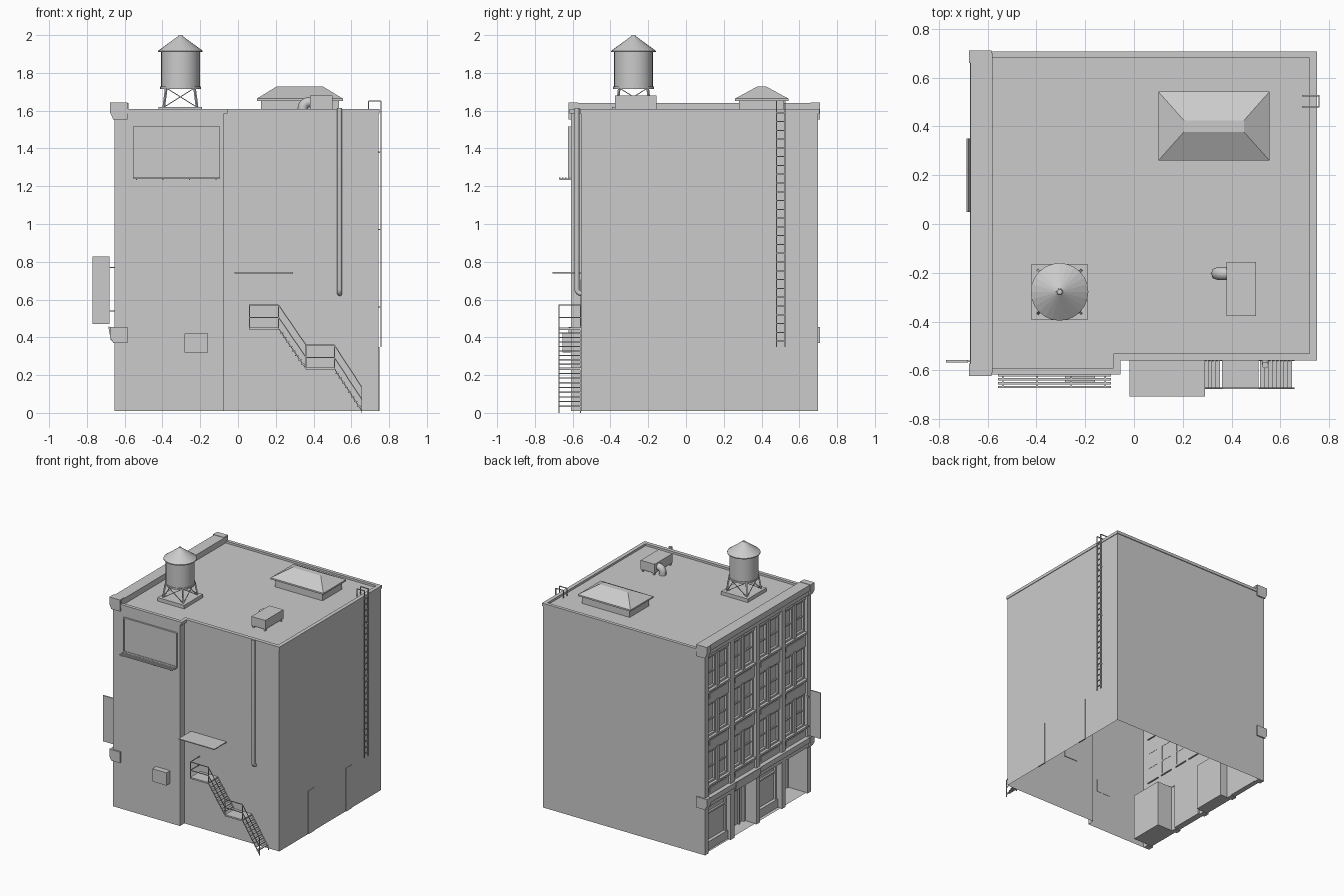
import bpy, bmesh, math
from mathutils import Vector, Matrix

if "Cube" in bpy.data.objects:
    bpy.data.objects.remove(bpy.data.objects["Cube"])


def finish(bm, name, normals=True):
    if normals:
        bmesh.ops.recalc_face_normals(bm, faces=bm.faces)
    me = bpy.data.meshes.new(name)
    bm.to_mesh(me)
    bm.free()
    ob = bpy.data.objects.new(name, me)
    bpy.context.collection.objects.link(ob)
    return ob


def box(bm, x0, x1, y0, y1, z0, z1):
    m = Matrix.Translation(((x0+x1)/2, (y0+y1)/2, (z0+z1)/2)) @ Matrix.Diagonal((x1-x0, y1-y0, z1-z0, 1))
    return bmesh.ops.create_cube(bm, size=1, matrix=m)["verts"]


def boxes(name, dims):
    bm = bmesh.new()
    for d in dims:
        box(bm, *d)
    return finish(bm, name)


def rod(bm, p, q, r=0.003, n=4):
    p, q = Vector(p), Vector(q)
    d = q - p
    m = Matrix.Translation((p+q)/2) @ d.to_track_quat('Z', 'Y').to_matrix().to_4x4() @ Matrix.Rotation(math.pi/n, 4, 'Z')
    bmesh.ops.create_cone(bm, cap_ends=True, segments=n, radius1=r, radius2=r, depth=d.length, matrix=m)


def rods(name, segs, r=0.003, n=4):
    bm = bmesh.new()
    for p, q in segs:
        rod(bm, p, q, r, n)
    return finish(bm, name)


def prism(name, pts, offset):
    bm = bmesh.new()
    f = bm.faces.new([bm.verts.new(p) for p in pts])
    g = bmesh.ops.extrude_face_region(bm, geom=[f])["geom"]
    bmesh.ops.translate(bm, vec=offset, verts=[v for v in g if isinstance(v, bmesh.types.BMVert)])
    return finish(bm, name)


def smooth(ob):
    bpy.ops.object.select_all(action='DESELECT')
    ob.select_set(True)
    bpy.context.view_layer.objects.active = ob
    bpy.ops.object.shade_smooth_by_angle(angle=math.radians(35))


def pipe(name, pts, r):
    cu = bpy.data.curves.new(name, 'CURVE')
    cu.dimensions, cu.bevel_depth, cu.bevel_resolution, cu.use_fill_caps = '3D', r, 2, True
    s = cu.splines.new('POLY')
    s.points.add(len(pts)-1)
    for a, p in zip(s.points, pts):
        a.co = (*p, 1)
    ob = bpy.data.objects.new(name, cu)
    bpy.context.collection.objects.link(ob)


# plain walls (open below, facade side left open) and roof deck
path = [(-.645, -.61), (-.075, -.61), (-.075, -.555), (.745, -.555), (.745, .7), (-.645, .7)]
bm = bmesh.new()
lo = [bm.verts.new((x, y, .01)) for x, y in path]
hi = [bm.verts.new((x, y, 1.6)) for x, y in path]
for i in range(5):
    bm.faces.new((lo[i], lo[i+1], hi[i+1], hi[i]))
finish(bm, "walls", False)
bm = bmesh.new()
bm.faces.new([bm.verts.new((x, y, 1.592)) for x, y in path])
finish(bm, "roof_deck", False)

# parapet coping
boxes("parapet_coping", [(-.6, -.055, -.617, -.59, 1.585, 1.608), (-.083, -.055, -.59, -.53, 1.585, 1.608),
                         (-.055, .75, -.56, -.53, 1.585, 1.608), (.72, .75, -.53, .68, 1.585, 1.608),
                         (-.6, .75, .68, .706, 1.585, 1.608)])

# cornices with end blocks
boxes("top_cornice", [(-.67, -.58, -.61, .7, 1.595, 1.64), (-.66, -.6, -.61, .7, 1.56, 1.595)])
boxes("lower_cornice", [(-.672, -.6, -.61, .7, .41, .45), (-.66, -.6, -.61, .7, .375, .41)])
for nm, z0, z1, z2 in (("top", 1.553, 1.59, 1.643), ("lower", .37, .4, .455)):
    for y, side in ((-.622, "front"), (.66, "back")):
        prism(f"{nm}_cornice_block_{side}",
              [(-.66, y, z0), (-.585, y, z0), (-.585, y, z2), (-.677, y, z2), (-.677, y, z1)], (0, .05, 0))

# facade layout: four bays between five pilasters
pil = .045
pitch = (1.31 - pil) / 4
bays = [(-.61 + i*pitch + pil, -.61 + (i+1)*pitch) for i in range(4)]
boxes("pilasters", [(-.655, -.605, -.61 + i*pitch, -.61 + i*pitch + pil, .01, 1.57) for i in range(5)])

# upper floors: spandrels, paired windows, sills
bands, frames, glass, sills = [], [], [], []
fh = .368
for y0, y1 in bays:
    ym = (y0 + y1) / 2
    for k in range(3):
        z = .45 + k*fh
        bands.append((-.638, -.605, y0, y1, z, z + .075))
        bands.append((-.638, -.605, y0, y1, z + fh - .03, z + fh))
        bands.append((-.643, -.605, ym - .014, ym + .014, z + .07, z + fh - .02))
        bands.append((-.643, -.635, y0 + .03, y1 - .03, z + .018, z + .055))
        sills.append((-.652, -.62, y0, y1, z + .07, z + .085))
        for a, b in ((y0, ym - .014), (ym + .014, y1)):
            wz0, wz1, t = z + .085, z + fh - .03, .014
            frames += [(-.63, -.605, a, a + t, wz0, wz1), (-.63, -.605, b - t, b, wz0, wz1),
                       (-.63, -.605, a, b, wz0, wz0 + t), (-.63, -.605, a, b, wz1 - t, wz1),
                       (-.622, -.605, a, b, wz0 + .115, wz0 + .125)]
            glass.append((-.612, -.607, a, b, wz0, wz1))
boxes("spandrels", bands)
boxes("window_frames", frames)
boxes("window_glass", glass)
boxes("window_sills", sills)

# ground floor: recessed pockets opening to the street
for i, ((y0, y1), depth) in enumerate(zip(bays, (.17, .05, .1, .04))):
    bm = bmesh.new()
    box(bm, -.645, -.645 + depth, y0, y1, .015, .38)
    bmesh.ops.recalc_face_normals(bm, faces=bm.faces)
    bmesh.ops.reverse_faces(bm, faces=bm.faces)
    bmesh.ops.delete(bm, geom=[f for f in bm.faces if f.calc_center_median().x < -.644], context='FACES')
    finish(bm, f"shop_recess_{i+1}", False)
    xb = -.645 + depth
    xf = xb - .015
    ym = (y0 + y1) / 2
    dims = [(xf, xb, y0, y0 + .018, .015, .38), (xf, xb, y1 - .018, y1, .015, .38),
            (xf, xb, y0, y1, .35, .38), (xf, xb, y0, y1, .29, .302)]
    if depth > .06:
        dims += [(xf, xb, ym - .07, ym - .058, .015, .3), (xf, xb, ym + .058, ym + .07, .015, .3)]
    else:
        dims += [(xf - .01, xb, y0, y1, .015, .08)]
    boxes(f"shop_front_{i+1}", dims)

# tilted shop sign on lower cornice
prism("shop_sign", [(-.687, .05, .458), (-.68, .05, .458), (-.666, .05, .383), (-.673, .05, .383)], (0, .3, 0))

# projecting sign on arms
boxes("blade_sign", [(-.77, -.68, -.567, -.558, .47, .828)])
rods("blade_sign_arms", [((-.7, -.5625, z), (-.645, -.5625, z)) for z in (.54, .77)], .004)

# billboard with slatted walkway
boxes("billboard", [(-.557, -.095, -.62, -.609, 1.245, 1.515)])
boxes("billboard_border", [(-.557, -.547, -.624, -.609, 1.245, 1.515), (-.105, -.095, -.624, -.609, 1.245, 1.515),
                           (-.557, -.095, -.624, -.609, 1.505, 1.515), (-.557, -.095, -.624, -.609, 1.245, 1.255)])
boxes("billboard_walkway", [(-.557, -.095, y, y + .009, 1.24, 1.245) for y in (-.673, -.657, -.641, -.625)]
      + [(x, x + .006, -.67, -.609, 1.234, 1.24) for x in (-.54, -.4, -.26, -.12)])

# wall unit, door, canopy, side panels
boxes("wall_vent_box", [(-.282, -.16, -.655, -.608, .32, .42)])
boxes("upper_door", [(.08, .2, -.559, -.55, .46, .705)])
boxes("door_canopy", [(-.018, .29, -.707, -.555, .738, .745)])
boxes("side_panels", [(.74, .75, y, y + .075, .01, .348) for y in (-.2, .26)])

# outside stair: landings, treads, stringers, railings
boxes("stair_landings", [(.06, .215, -.675, -.555, .44, .452), (.36, .51, -.675, -.555, .228, .24)])
flights = [((.215, .446), (.36, .234)), ((.51, .234), (.655, .01))]
treads = []
for (xa, za), (xb, zb) in flights:
    for k in range(1, 9):
        x, z = xa + (xb-xa)*k/9, za + (zb-za)*k/9
        treads.append((x - .009, x + .009, -.672, -.558, z - .003, z + .003))
boxes("stair_treads", treads)
pts = [(.06, .446), (.215, .446), (.36, .234), (.51, .234), (.655, .012)]
segs = []
for y in (-.673, -.558):
    segs += [((a, y, c), (b, y, d)) for (a, c), (b, d) in zip(pts, pts[1:])]
for h in (.06, .125):
    segs += [((a, -.673, c + h), (b, -.673, d + h)) for (a, c), (b, d) in zip(pts, pts[1:])]
    segs.append(((.06, -.673, .446 + h), (.06, -.558, .446 + h)))
segs += [((x, -.673, z if x < .65 else 0), (x, -.673, z + .125)) for x, z in pts]
segs += [((.06, -.558, .446), (.06, -.558, .571)), ((.655, -.558, 0), (.655, -.558, .014))]
rods("stair_rails", segs, .0035)

# downpipe
arc = [(.538, -.555 - .023*math.sin(a), .655 - .023*math.cos(a)) for a in (0, .4, .8, 1.2, 1.57)]
pipe("downpipe", [(.538, -.55, .632)] + arc + [(.538, -.578, 1.615)], .0135)

# roof ladder
segs = []
for y in (.48, .525):
    segs += [((.758, y, .35), (.758, y, 1.652)), ((.758, y, 1.652), (.692, y, 1.652)), ((.692, y, 1.652), (.692, y, 1.59))]
    segs += [((.745, y, z), (.758, y, z)) for z in (.56, .97, 1.38)]
segs += [((.758, .48, .38 + i*.0465), (.758, .525, .38 + i*.0465)) for i in range(27)]
rods("wall_ladder", segs, .004)

# skylight
boxes("skylight_base", [(.122, .535, .28, .52, 1.59, 1.657)])
boxes("skylight_eave", [(.1, .555, .26, .542, 1.652, 1.664)])
bm = bmesh.new()
for v in box(bm, .1, .555, .26, .542, 1.664, 1.728):
    if v.co.z > 1.7:
        v.co.x = .205 if v.co.x < .3 else .45
        v.co.y = .378 if v.co.y < .4 else .424
finish(bm, "skylight_roof")

# rooftop air unit with elbow duct
boxes("air_unit", [(.38, .5, -.377, -.155, 1.61, 1.68)]
      + [(x, x + .012, y, y + .012, 1.59, 1.61) for x in (.385, .483) for y in (-.37, -.173)])
pipe("air_duct", [(.39, -.203, 1.645)] + [(.375 - .032*math.sin(a), -.203, 1.613 + .032*math.cos(a))
                                         for a in (0, .4, .8, 1.2, 1.57)] + [(.343, -.203, 1.592)], .027)

# water tank on braced stand
cx, cy = -.305, -.278
boxes("tank_plinth", [(cx - .115, cx + .115, cy - .115, cy + .115, 1.59, 1.62)])
c = [(cx - 1e-9 + sx, cy + sy) for sx, sy in ((-1, -1), (1, -1), (1, 1), (-1, 1))]
foot = [(cx + (x-cx)*.088, cy + (y-cy)*.088, 1.618) for x, y in c]
head = [(cx + (x-cx)*.075, cy + (y-cy)*.075, 1.72) for x, y in c]
segs = list(zip(foot, head))
rods("tank_legs", segs, .007)
segs = []
for i in range(4):
    j = (i + 1) % 4
    segs += [(foot[i], head[j]), (foot[j], head[i]), (head[i], head[j])]
rods("tank_braces", segs, .003)


def drum(name, z0, z1, r0, r1, n=24):
    bm = bmesh.new()
    bmesh.ops.create_cone(bm, cap_ends=True, segments=n, radius1=r0, radius2=r1, depth=z1 - z0,
                          matrix=Matrix.Translation((cx, cy, (z0 + z1)/2)))
    return finish(bm, name)


drum("tank_platform", 1.716, 1.728, .108, .108)
smooth(drum("tank_barrel", 1.728, 1.915, .103, .103))
drum("tank_roof_rim", 1.91, 1.917, .118, .118)
drum("tank_roof", 1.917, 1.993, .118, .014)
drum("tank_cap", 1.988, 2.0, .016, .01, 12)
